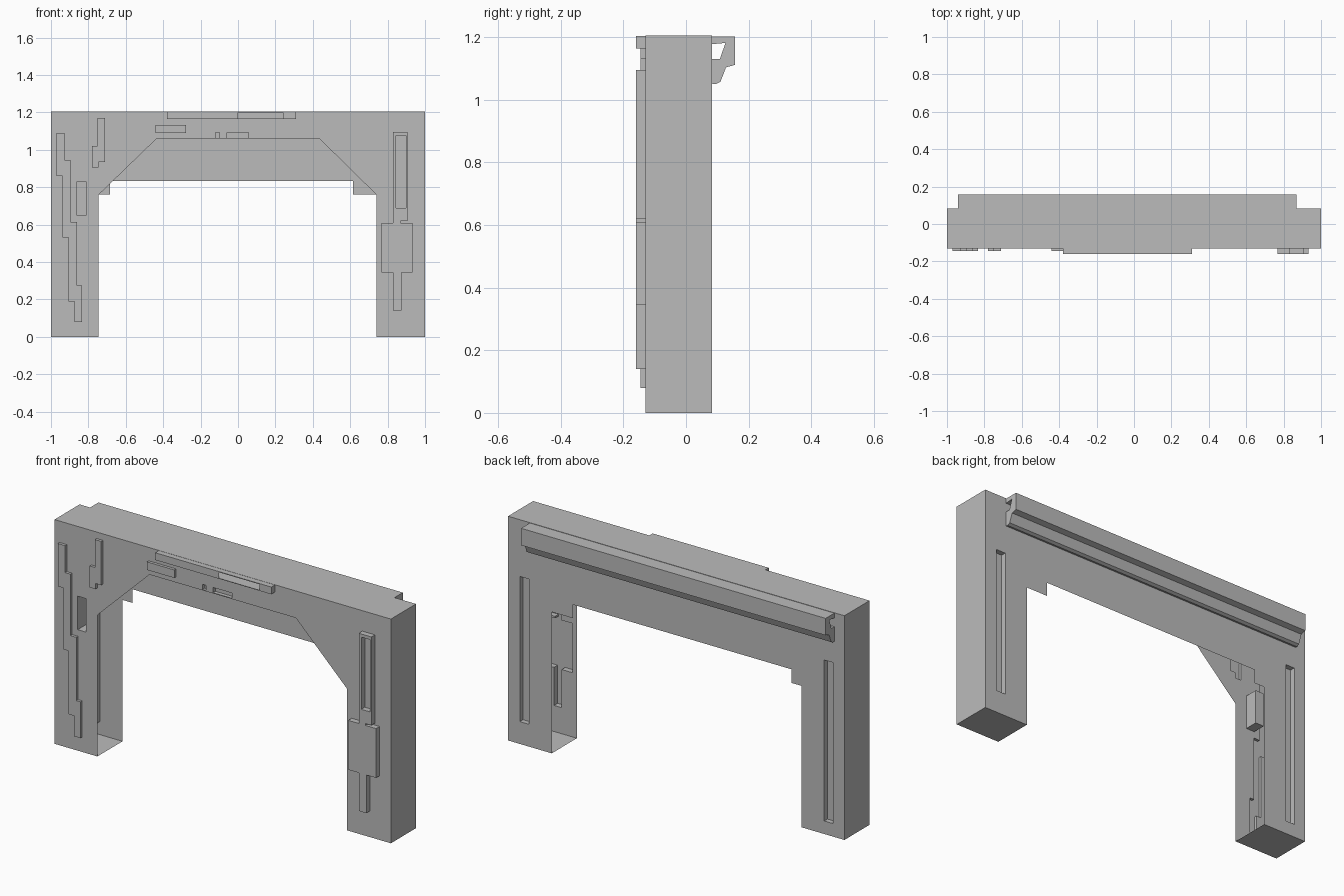
import bpy
import bmesh

if "Cube" in bpy.data.objects:
    bpy.data.objects.remove(bpy.data.objects["Cube"], do_unlink=True)

GREY = bpy.data.materials.new("light_grey")
GREY.use_nodes = True
GREY.diffuse_color = (0.5, 0.5, 0.5, 1)
GREY.node_tree.nodes["Principled BSDF"].inputs["Base Color"].default_value = (0.5, 0.5, 0.5, 1)

FRONT, BACK, HEIGHT = -0.13, 0.083, 1.205
PLATE, BRACKET = -0.145, -0.16


def finish(bm, name):
    mesh = bpy.data.meshes.new(name)
    bm.to_mesh(mesh)
    bm.free()
    mesh.materials.append(GREY)
    obj = bpy.data.objects.new(name, mesh)
    bpy.context.collection.objects.link(obj)
    return obj


def rect(x0, x1, z0, z1):
    return [(x0, z0), (x1, z0), (x1, z1), (x0, z1)]


def fill(bm, loops, y):
    """Flat sheet in a plane of constant y; the first loop is the rim, the rest are holes."""
    edges = []
    for loop in loops:
        verts = [bm.verts.new((x, y, z)) for x, z in loop]
        edges += [bm.edges.new((v, verts[i - 1])) for i, v in enumerate(verts)]
    bmesh.ops.triangle_fill(bm, edges=edges, use_beauty=True, normal=(0, -1, 0))


def sheet(name, outline, y, holes=(), facing=-1):
    bm = bmesh.new()
    fill(bm, [outline, *holes], y)
    for f in bm.faces:
        f.normal_update()
        if f.normal.y * facing < 0:
            f.normal_flip()
    return finish(bm, name)


def pressing(name, outline, y0, y1, facing=-1, holes=()):
    """Open-backed stamped shape: side walls from y0 to y1 and a cap at y1."""
    bm = bmesh.new()
    fill(bm, [outline, *holes], y1)
    a = [bm.verts.new((x, y0, z)) for x, z in outline]
    b = [bm.verts.new((x, y1, z)) for x, z in outline]
    for i in range(len(a)):
        bm.faces.new((a[i - 1], a[i], b[i], b[i - 1]))
    bmesh.ops.remove_doubles(bm, verts=bm.verts, dist=1e-5)
    bmesh.ops.recalc_face_normals(bm, faces=bm.faces)
    cap = next(f for f in bm.faces if abs(f.normal.y) > 0.9)
    if cap.normal.y * facing < 0:
        bmesh.ops.reverse_faces(bm, faces=bm.faces)
    return finish(bm, name)


def quad(name, corners):
    bm = bmesh.new()
    bm.faces.new([bm.verts.new(c) for c in corners])
    return finish(bm, name)


def level(name, x0, x1, y0, y1, z, up=True):
    pts = [(x0, y0, z), (x1, y0, z), (x1, y1, z), (x0, y1, z)]
    return quad(name, pts if up else pts[::-1])


# Stamped shapes on the front
stepped_strip = [
    (-0.97, 1.09), (-0.927, 1.09), (-0.927, 0.945), (-0.895, 0.945),
    (-0.895, 0.615), (-0.86, 0.615), (-0.86, 0.275), (-0.835, 0.275),
    (-0.835, 0.08), (-0.875, 0.08), (-0.875, 0.19), (-0.905, 0.19),
    (-0.905, 0.53), (-0.937, 0.53), (-0.937, 0.86), (-0.97, 0.86)]
hooked_strip = [
    (-0.75, 1.17), (-0.712, 1.17), (-0.712, 0.935), (-0.745, 0.935),
    (-0.745, 0.905), (-0.78, 0.905), (-0.78, 1.02), (-0.75, 1.02)]
bracket = [
    (0.83, 1.095), (0.905, 1.095), (0.905, 0.62), (0.87, 0.62), (0.87, 0.61),
    (0.933, 0.61), (0.933, 0.345), (0.875, 0.345), (0.875, 0.14), (0.83, 0.14),
    (0.83, 0.345), (0.767, 0.345), (0.767, 0.61), (0.83, 0.61)]
bracket_slot = rect(0.845, 0.898, 0.69, 1.078)
beam_plate = rect(-0.44, -0.277, 1.09, 1.133)
top_box = rect(-0.38, 0.31, 1.165, 1.204)
window = rect(0.0, 0.24, 1.168, 1.2)
socket = rect(-0.862, -0.812, 0.65, 0.83)
small_slot = rect(-0.12, -0.1, 1.064, 1.092)
wide_slot = rect(-0.058, 0.055, 1.064, 1.092)

# Front panel with sloped corners
front_outline = [
    (-1, 0), (-0.745, 0), (-0.745, 0.76), (-0.435, 1.06), (0.435, 1.06),
    (0.74, 0.76), (0.74, 0), (1, 0), (1, HEIGHT), (-1, HEIGHT)]
sheet("front_panel", front_outline, FRONT,
      [stepped_strip, hooked_strip, bracket, beam_plate, top_box,
       socket, small_slot, wide_slot])

pressing("stepped_strip", stepped_strip, FRONT, PLATE)
pressing("hooked_strip", hooked_strip, FRONT, PLATE)
pressing("beam_plate", beam_plate, FRONT, PLATE)
pressing("bracket", bracket, FRONT, BRACKET, holes=[bracket_slot])
pressing("bracket_slot", bracket_slot, BRACKET, FRONT)
pressing("top_box", top_box, FRONT, BRACKET, holes=[window])
level("top_box_floor", -0.38, 0.31, FRONT, -0.08, 1.165)
pressing("socket", socket, FRONT, -0.06)
pressing("small_slot", small_slot, FRONT, -0.11)
pressing("wide_slot", wide_slot, FRONT, -0.11)

# Back panel with notched corners and a groove in each leg
grooves = {"left": rect(0.875, 0.93, 0.12, 0.9),
           "right": rect(-0.933, -0.88, 0.07, 0.935)}
back_outline = [
    (-1, 0), (-0.745, 0), (-0.745, 0.76), (-0.685, 0.76), (-0.685, 0.833),
    (0.615, 0.833), (0.615, 0.76), (0.74, 0.76), (0.74, 0), (1, 0),
    (1, HEIGHT), (-1, HEIGHT)]
sheet("back_panel", back_outline, BACK, grooves.values(), facing=1)
for side, groove in grooves.items():
    pressing(side + "_groove", groove, BACK, 0.056, facing=1)

# Top, end walls and feet; the inner sides of the legs stay open
level("top_panel", -1, 1, FRONT, BACK, HEIGHT)
level("right_foot", -1, -0.745, FRONT, BACK, 0, up=False)
level("left_foot", 0.74, 1, FRONT, BACK, 0, up=False)
quad("left_wall", [(1, FRONT, 0), (1, BACK, 0), (1, BACK, HEIGHT), (1, FRONT, HEIGHT)])
quad("right_wall", [(-1, BACK, 0), (-1, FRONT, 0), (-1, FRONT, HEIGHT), (-1, BACK, HEIGHT)])

# Hooked rail along the back
rail = [
    (BACK, 1.203), (0.157, 1.203), (0.157, 1.112), (0.128, 1.104), (0.11, 1.058),
    (0.095, 1.05), (BACK, 1.052), (BACK, 1.13), (0.108, 1.13), (0.126, 1.182),
    (BACK, 1.178)]
bm = bmesh.new()
profile = bm.faces.new([bm.verts.new((-0.94, y, z)) for y, z in rail])
moved = bmesh.ops.extrude_face_region(bm, geom=[profile], use_keep_orig=True)["geom"]
bmesh.ops.translate(bm, vec=(1.81, 0, 0),
                    verts=[g for g in moved if isinstance(g, bmesh.types.BMVert)])
bmesh.ops.recalc_face_normals(bm, faces=bm.faces)
finish(bm, "back_rail")
